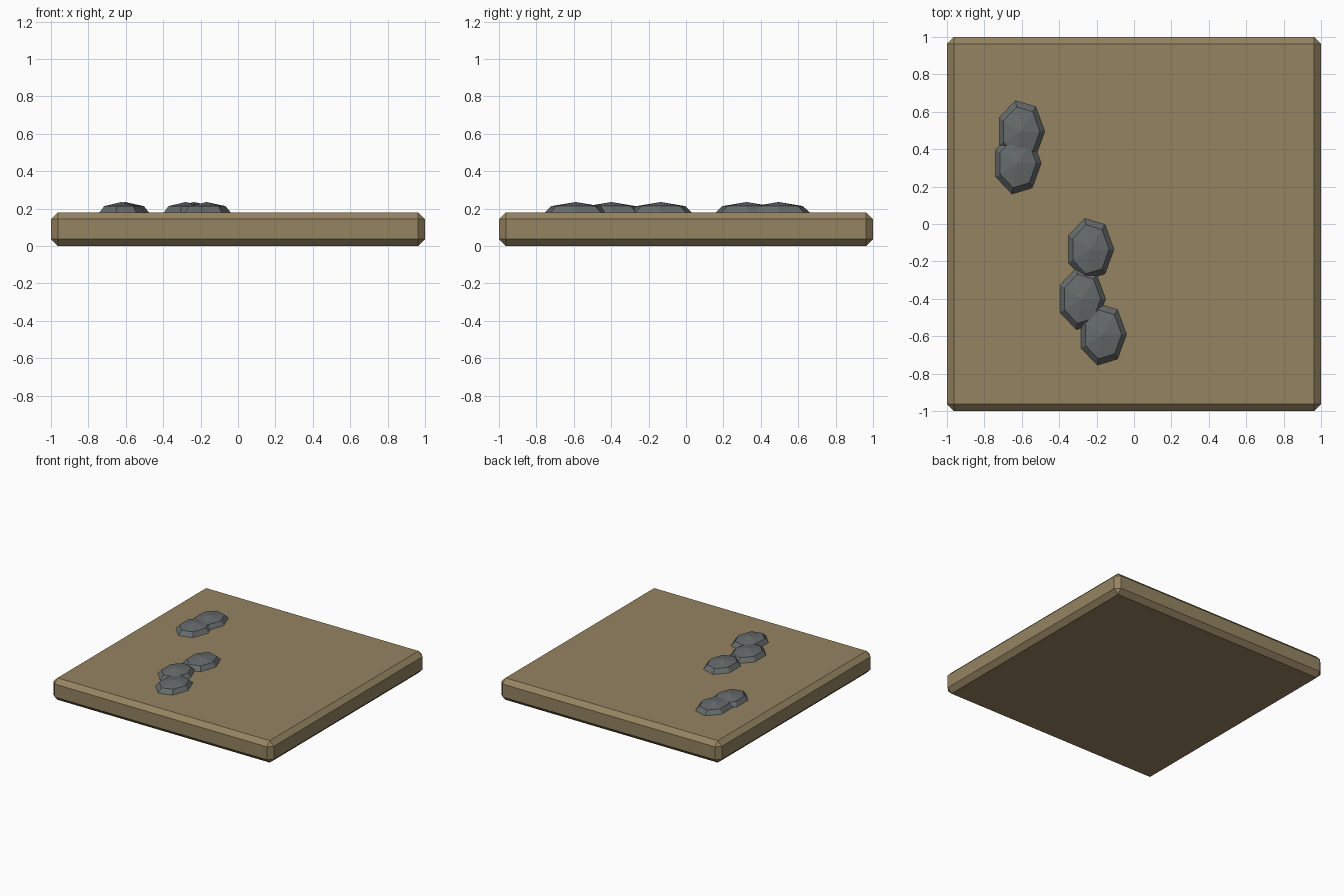
import bpy, math

if "Cube" in bpy.data.objects:
    bpy.data.objects.remove(bpy.data.objects["Cube"])


def material(name, color):
    m = bpy.data.materials.new(name)
    m.diffuse_color = (*color, 1)
    m.use_nodes = True
    m.node_tree.nodes["Principled BSDF"].inputs["Base Color"].default_value = m.diffuse_color
    return m


earth = material("earth", (0.30, 0.23, 0.12))
rock = material("rock", (0.13, 0.145, 0.145))

# Square ground slab with chamfered edges
bpy.ops.mesh.primitive_cube_add(size=1, location=(0, 0, 0.09))
slab = bpy.context.object
slab.name = "ground_slab"
slab.scale = (2, 2, 0.18)
bpy.ops.object.transform_apply(location=False, rotation=False, scale=True)
bevel = slab.modifiers.new("chamfer", "BEVEL")
bevel.width = 0.037
bevel.segments = 1
slab.data.materials.append(earth)


# Faceted stones: flattened seven-sided spheres, half sunk into the slab
def stone(index, x, y):
    bpy.ops.mesh.primitive_uv_sphere_add(segments=7, ring_count=4, radius=1)
    ob = bpy.context.object
    ob.name = f"stone_{index}"
    # Turn so that one corner points along +x
    v = max((v.co for v in ob.data.vertices if abs(v.co.z) < 0.01), key=lambda c: c.x)
    ob.rotation_euler.z = -math.atan2(v.y, v.x)
    bpy.ops.object.transform_apply(location=False, rotation=True, scale=False)
    ob.scale = (0.144, 0.19, 0.075)
    ob.location = (x, y, 0.16)
    ob.data.materials.append(rock)


for i, (x, y) in enumerate([(-0.605, 0.495), (-0.624, 0.325), (-0.235, -0.135),
                            (-0.28, -0.40), (-0.168, -0.59)], 1):
    stone(i, x, y)
